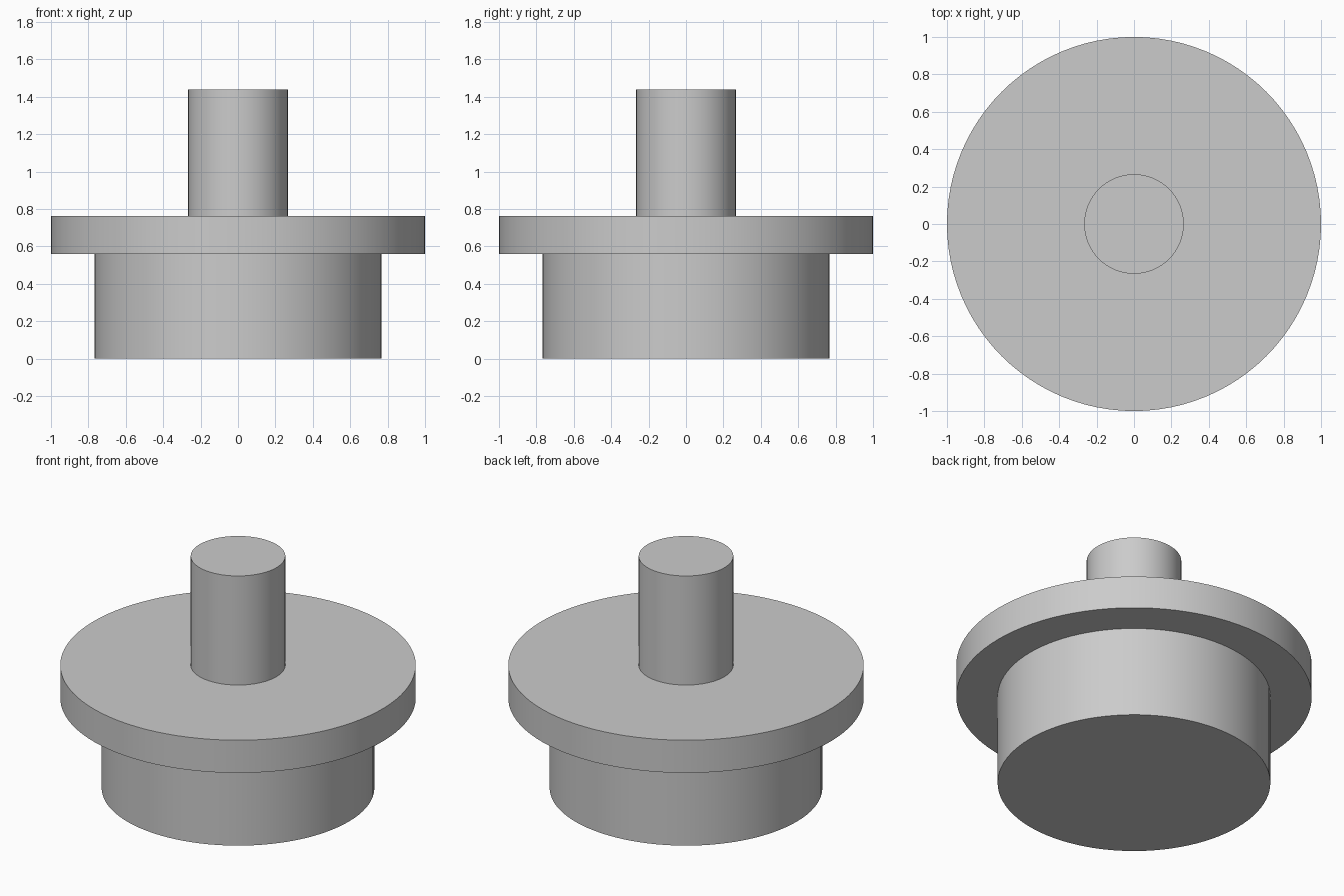
import bpy
import math

cube = bpy.data.objects.get("Cube")
if cube:
    bpy.data.objects.remove(cube, do_unlink=True)

# Single plain grey
grey = bpy.data.materials.new("plain_grey")
grey.use_nodes = True
colour = (0.6, 0.6, 0.6, 1.0)
grey.diffuse_color = colour
grey.node_tree.nodes["Principled BSDF"].inputs["Base Color"].default_value = colour


def disc(name, radius, bottom, top):
    """Upright solid cylinder between two heights, with crisp rims."""
    bpy.ops.mesh.primitive_cylinder_add(
        vertices=96, radius=radius, depth=top - bottom,
        location=(0, 0, (bottom + top) / 2))
    part = bpy.context.object
    part.name = name
    part.data.materials.append(grey)
    bpy.ops.object.shade_smooth_by_angle(angle=math.radians(30))
    return part


# Stacked turned parts: wide plug, flange, central stem
FLANGE_BOTTOM, FLANGE_TOP = 0.56, 0.763
disc("base_plug", 0.767, 0, FLANGE_BOTTOM)
disc("flange", 1.0, FLANGE_BOTTOM, FLANGE_TOP)
disc("stem", 0.266, FLANGE_TOP, 1.44)
